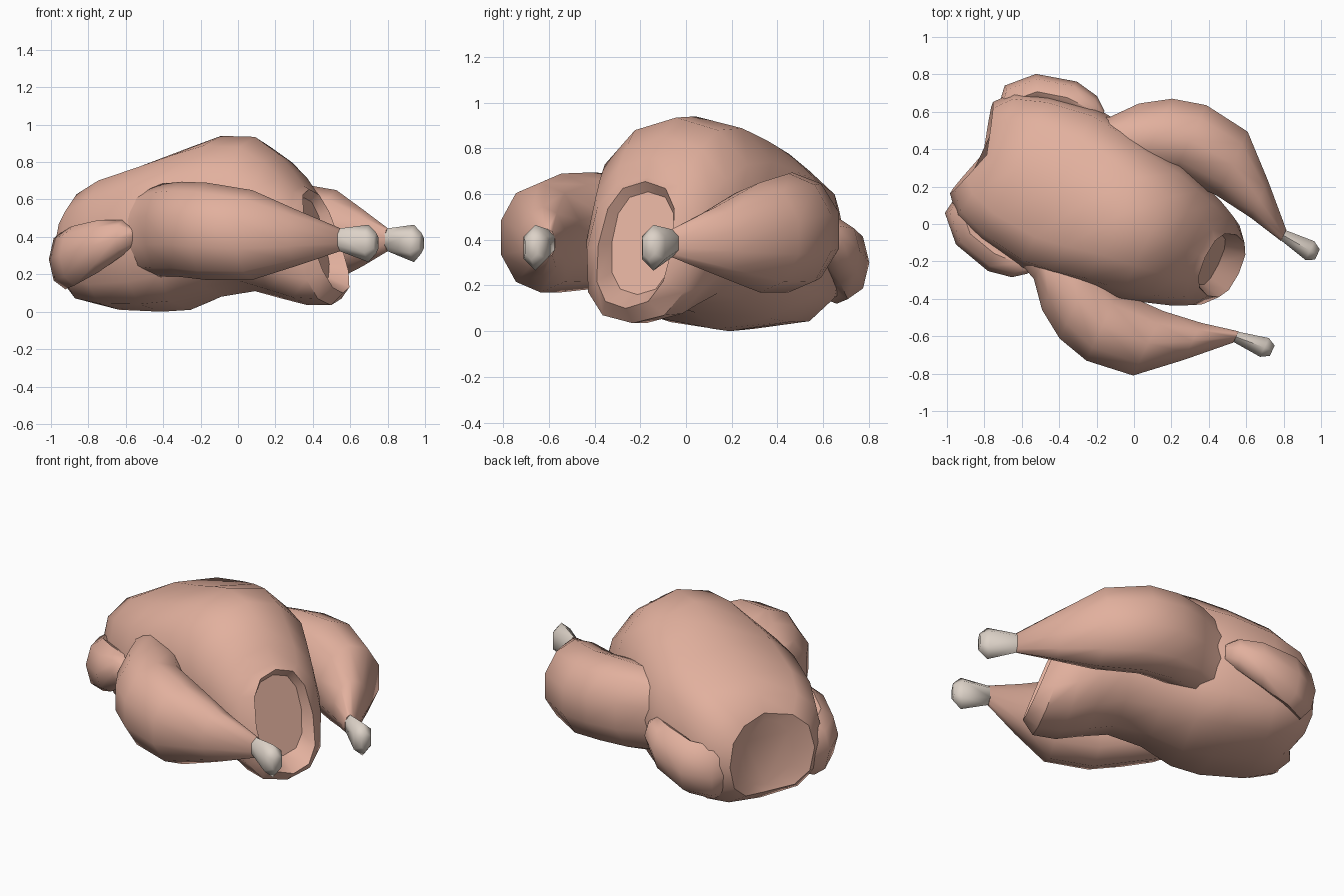
import bpy, bmesh, math
from mathutils import Matrix

if "Cube" in bpy.data.objects:
    bpy.data.objects.remove(bpy.data.objects["Cube"])

# The bird is symmetric about an axis turned in plan: u along it, v across it
TURN = Matrix.Rotation(math.radians(-25.15), 4, 'Z')


def material(name, col):
    m = bpy.data.materials.new(name)
    m.diffuse_color = (*col, 1)
    m.use_nodes = True
    m.node_tree.nodes["Principled BSDF"].inputs["Base Color"].default_value = m.diffuse_color
    return m


skin = material("raw_skin", (0.76, 0.435, 0.34))
bone = material("bone", (0.72, 0.645, 0.575))


def spow(x, p):
    return math.copysign(abs(x) ** p, x)


def loft(name, rings, mat, angle=40):
    """Skin a list of point rings and close both ends."""
    bm = bmesh.new()
    vs = [[bm.verts.new(p) for p in r] for r in rings]
    n = len(vs[0])
    for a, b in zip(vs, vs[1:]):
        for i in range(n):
            j = (i + 1) % n
            bm.faces.new((a[i], a[j], b[j], b[i]))
    bm.faces.new(vs[0][::-1])
    bm.faces.new(vs[-1])
    bm.transform(TURN)
    bmesh.ops.recalc_face_normals(bm, faces=bm.faces)
    me = bpy.data.meshes.new(name)
    bm.to_mesh(me)
    bm.free()
    me.materials.append(mat)
    ob = bpy.data.objects.new(name, me)
    bpy.context.collection.objects.link(ob)
    bpy.ops.object.select_all(action='DESELECT')
    ob.select_set(True)
    bpy.context.view_layer.objects.active = ob
    bpy.ops.object.shade_smooth_by_angle(angle=math.radians(angle))
    return ob


def body_ring(ut, ub, w, zb, zt, p=0.8, bow=0.0, n=12):
    """Rounded section, tilted from ut (top) to ub (bottom); bow pushes the sides forward."""
    pts = []
    for i in range(n):
        a = 2 * math.pi * i / n
        t = (spow(math.cos(a), p) + 1) / 2
        s = spow(math.sin(a), p)
        pts.append((ub + (ut - ub) * t - bow * abs(s), w * s, zb + (zt - zb) * t))
    return pts


def limb_ring(u, v, z, rv, rz, s, n=10, yaw=0.0, shift=0.0):
    """Elliptical section, optionally swung about z."""
    pts = []
    for i in range(n):
        a = 2 * math.pi * i / n
        d = rv * math.sin(a)
        pts.append((u + d * math.sin(yaw), s * (v + d * math.cos(yaw)) + shift,
                    z + rz * math.cos(a)))
    return pts


# Body, from neck cut between the shoulders to hollow tail opening
stations = [
    (-.87, -.88, .16, .14, .53, .9, .03), (-.87, -.89, .27, .10, .57, .8, .08),
    (-.82, -.83, .37, .04, .66, .75, .05),
    (-.70, -.70, .43, .01, .735, .68), (-.45, -.45, .475, .0, .815, .72),
    (-.28, -.28, .46, .01, .88, .8), (-.10, -.10, .42, .08, .94, .9),
    (.10, .10, .40, .11, .935, 1), (.23, .26, .35, .07, .85, .95),
    (.32, .41, .31, .035, .76, .85), (.385, .55, .26, .035, .675),
    (.42, .62, .18, .10, .655), (.39, .50, .15, .16, .61)]
loft("body", [body_ring(*s) for s in stations], skin)

# Drumsticks, thighs sunk into the body: u, v, z, half width, half height
leg = [(-.50, .34, .42, .08, .18), (-.36, .35, .43, .135, .235),
       (-.25, .40, .435, .22, .25), (-.10, .48, .44, .24, .255),
       (.08, .55, .43, .215, .26), (.34, .53, .41, .20, .24),
       (.55, .42, .395, .115, .15), (.75, .30, .385, .035, .062)]
# Bare bone ends
knuckle = [(.745, .30, .385, .034, .06), (.912, .286, .365, .064, .10),
           (.957, .284, .367, .035, .055)]
# Folded wings, curling round the shoulder; last value is the section swing
wing = [(-.40, .45, .40, .03, .05, 0), (-.47, .455, .395, .08, .095, 0),
        (-.61, .46, .35, .10, .14, .1), (-.77, .42, .30, .095, .16, -.5),
        (-.87, .32, .28, .09, .16, -.9), (-.87, .21, .28, .05, .12, -1.3)]

for s, side in ((-1, "front"), (1, "back")):
    loft(side + "_drumstick", [limb_ring(*k, s, shift=-.015) for k in leg], skin, 60)
    loft(side + "_leg_bone", [limb_ring(*k, s, n=6, shift=-.015) for k in knuckle], bone, 75)
    loft(side + "_wing", [limb_ring(*k[:5], s, n=8, yaw=k[5]) for k in wing], skin, 55)
